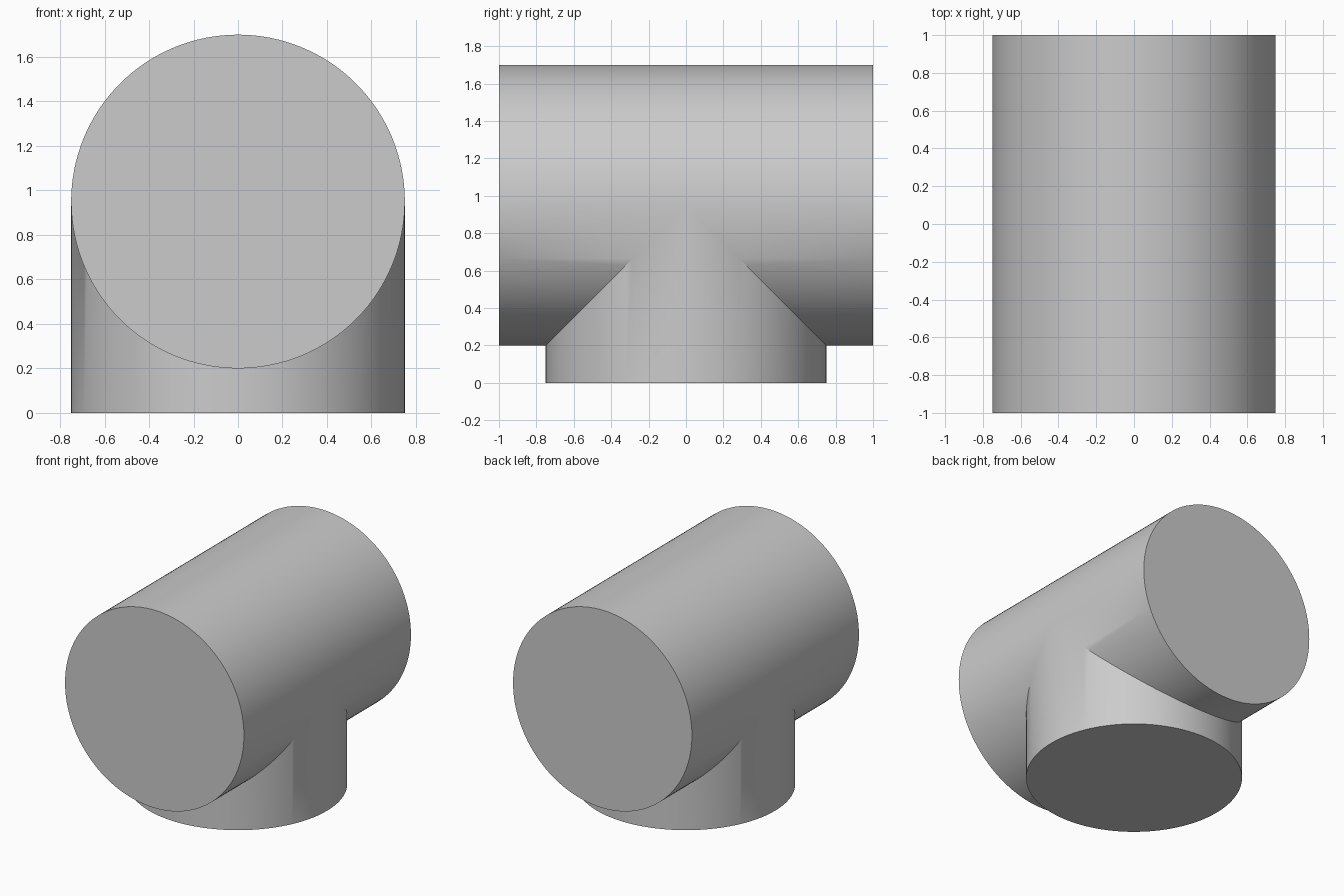
import bpy, bmesh
from math import sin, cos, tau, radians

if "Cube" in bpy.data.objects:
    bpy.data.objects.remove(bpy.data.objects["Cube"], do_unlink=True)

RADIUS, AXIS_Z, HALF_LENGTH, SEGMENTS = 0.75, 0.95, 1.0, 128

grey = bpy.data.materials.new("light grey")
grey.use_nodes = True
colour = (0.6, 0.6, 0.6, 1)
grey.diffuse_color = colour
grey.node_tree.nodes["Principled BSDF"].inputs["Base Color"].default_value = colour

bm = bmesh.new()


def branch(end_point, seam_point):
    """Capped round tube running from a flat end to a mitred seam."""
    angles = [tau * i / SEGMENTS for i in range(SEGMENTS)]
    ends = [bm.verts.new(end_point(cos(a) * RADIUS, sin(a) * RADIUS)) for a in angles]
    seam = [bm.verts.new(seam_point(cos(a) * RADIUS, sin(a) * RADIUS)) for a in angles]
    for i in range(SEGMENTS):
        j = (i + 1) % SEGMENTS
        bm.faces.new((ends[i], ends[j], seam[j], seam[i]))
    bm.faces.new(ends)


# Front and back arms, joined at y = 0 above and mitred to the stem below
for side in (-1, 1):
    branch(lambda c, s: (c, side * HALF_LENGTH, AXIS_Z - s),
           lambda c, s: (c, side * max(s, 0), AXIS_Z - s))

# Upright stem, its top following the mitre
branch(lambda c, s: (c, s, 0),
       lambda c, s: (c, s, AXIS_Z - abs(s)))

# Weld the seams into one closed skin
bmesh.ops.remove_doubles(bm, verts=bm.verts, dist=0.0001)
bmesh.ops.recalc_face_normals(bm, faces=bm.faces)
mesh = bpy.data.meshes.new("tee_pipe")
bm.to_mesh(mesh)
bm.free()
mesh.materials.append(grey)

tee = bpy.data.objects.new("tee_pipe", mesh)
bpy.context.collection.objects.link(tee)
bpy.ops.object.select_all(action="DESELECT")
tee.select_set(True)
bpy.context.view_layer.objects.active = tee
bpy.ops.object.shade_smooth_by_angle(angle=radians(30))
